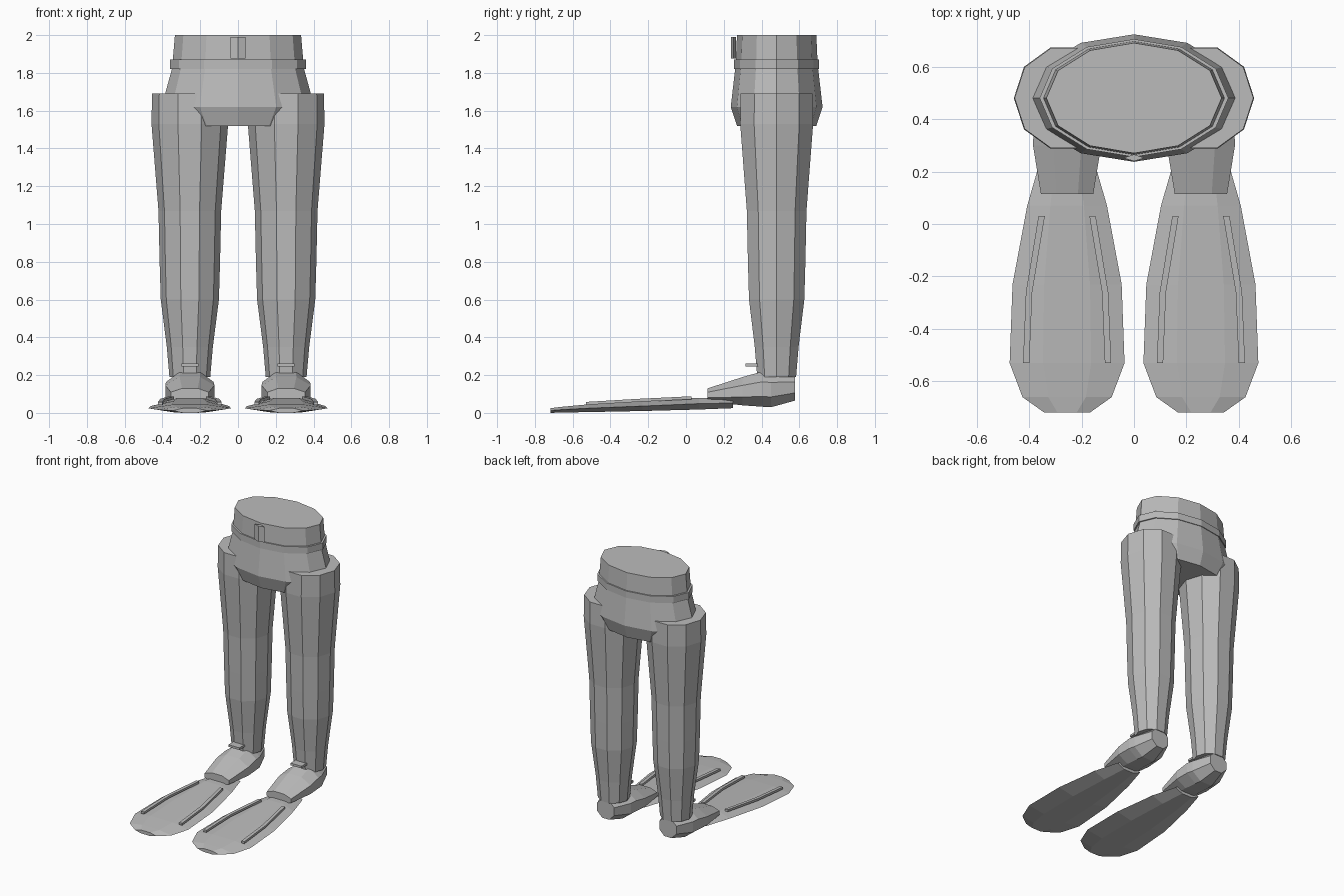
import bpy, bmesh
from math import cos, sin, tau
from mathutils import Vector

if "Cube" in bpy.data.objects:
    bpy.data.objects.remove(bpy.data.objects["Cube"])

GREY = (0.5, 0.5, 0.5, 1)
mat = bpy.data.materials.new("plain_grey")
mat.use_nodes = True
mat.diffuse_color = GREY
mat.node_tree.nodes["Principled BSDF"].inputs["Base Color"].default_value = GREY

CY = 0.48    # depth of the legs and hips
LEG_X = 0.255


def loft(name, rings):
    """Skin a list of equal-length point rings and cap both ends."""
    bm = bmesh.new()
    rows = [[bm.verts.new(p) for p in ring] for ring in rings]
    n = len(rows[0])
    for a, b in zip(rows, rows[1:]):
        for i in range(n):
            j = (i + 1) % n
            bm.faces.new((a[i], a[j], b[j], b[i]))
    bm.faces.new(rows[0])
    bm.faces.new(rows[-1])
    bmesh.ops.recalc_face_normals(bm, faces=bm.faces)
    mesh = bpy.data.meshes.new(name)
    bm.to_mesh(mesh)
    bm.free()
    mesh.materials.append(mat)
    obj = bpy.data.objects.new(name, mesh)
    bpy.context.collection.objects.link(obj)
    return obj


def flat_ring(x, y, z, rx, ry, sides):
    """Horizontal ellipse of points."""
    return [Vector((x + rx * cos(tau * i / sides), y + ry * sin(tau * i / sides), z))
            for i in range(sides)]


def shoe_ring(x, y, half, bottom, top):
    """Upright octagon with flat top and bottom."""
    k = 1 / cos(tau / 16)
    mid, rz = (top + bottom) / 2, (top - bottom) / 2
    return [Vector((x + half * k * cos(tau * (i + 0.5) / 8), y,
                    mid + rz * k * sin(tau * (i + 0.5) / 8))) for i in range(8)]


def blade_ring(x, y, half, bottom, top):
    """Upright lens: thin side edges and a flat middle."""
    mid, inner = (top + bottom) / 2, half * 0.42
    return [Vector((x + dx, y, z)) for dx, z in (
        (half, mid), (inner, top), (-inner, top),
        (-half, mid), (-inner, bottom), (inner, bottom))]


def box_ring(x, y, z, half, rise):
    """Upright rectangle."""
    return [Vector((x + a * half, y, z + b * rise))
            for a, b in ((-1, -1), (1, -1), (1, 1), (-1, 1))]


# Hips and waist
HIPS = [(1.52, 0.33, 0.21), (1.62, 0.405, 0.243), (1.82, 0.35, 0.22),
        (1.87, 0.345, 0.216), (2.0, 0.334, 0.21)]
loft("hips", [flat_ring(0, CY, z, rx, ry, 12) for z, rx, ry in HIPS])

# Belt and buckle
loft("belt", [flat_ring(0, CY, z, 0.36, 0.225, 12) for z in (1.82, 1.87)])
loft("buckle", [flat_ring(0, 0.252, z, 0.04, 0.013, 4) for z in (1.875, 1.99)])

LEG = [(0.19, 0.108), (0.35, 0.122), (0.6, 0.154), (0.8, 0.16),
       (1.07, 0.166), (1.53, 0.203), (1.69, 0.2)]
SHOE = [(0.115, 0.1, 0.06, 0.13), (0.3, 0.13, 0.04, 0.19),
        (0.4, 0.126, 0.033, 0.218), (0.45, 0.118, 0.03, 0.216),
        (0.577, 0.07, 0.065, 0.205)]
BLADE = [(-0.718, 0.088, 0.0, 0.025), (-0.66, 0.17, 0.002, 0.032),
         (-0.53, 0.219, 0.004, 0.044), (-0.23, 0.208, 0.01, 0.062),
         (0.07, 0.152, 0.018, 0.08), (0.25, 0.1, 0.025, 0.08)]
RIB = [(-0.53, 0.156, 0.05), (-0.26, 0.145, 0.066), (0.03, 0.097, 0.08)]

for side, s in (("left", 1), ("right", -1)):
    x = s * LEG_X
    loft(side + "_leg", [flat_ring(x, CY, z, r, r, 10) for z, r in LEG])
    loft(side + "_shoe", [shoe_ring(x, *row) for row in SHOE])
    loft(side + "_ankle_tab", [box_ring(x, y, 0.253, 0.045, 0.008) for y in (0.315, 0.42)])
    loft(side + "_fin", [blade_ring(x, *row) for row in BLADE])
    # Raised ribs along both edges of the fin
    for edge, e in (("outer", s), ("inner", -s)):
        loft(f"{side}_fin_{edge}_rib",
             [box_ring(x + e * off, y, z, 0.012, 0.008) for y, off, z in RIB])
